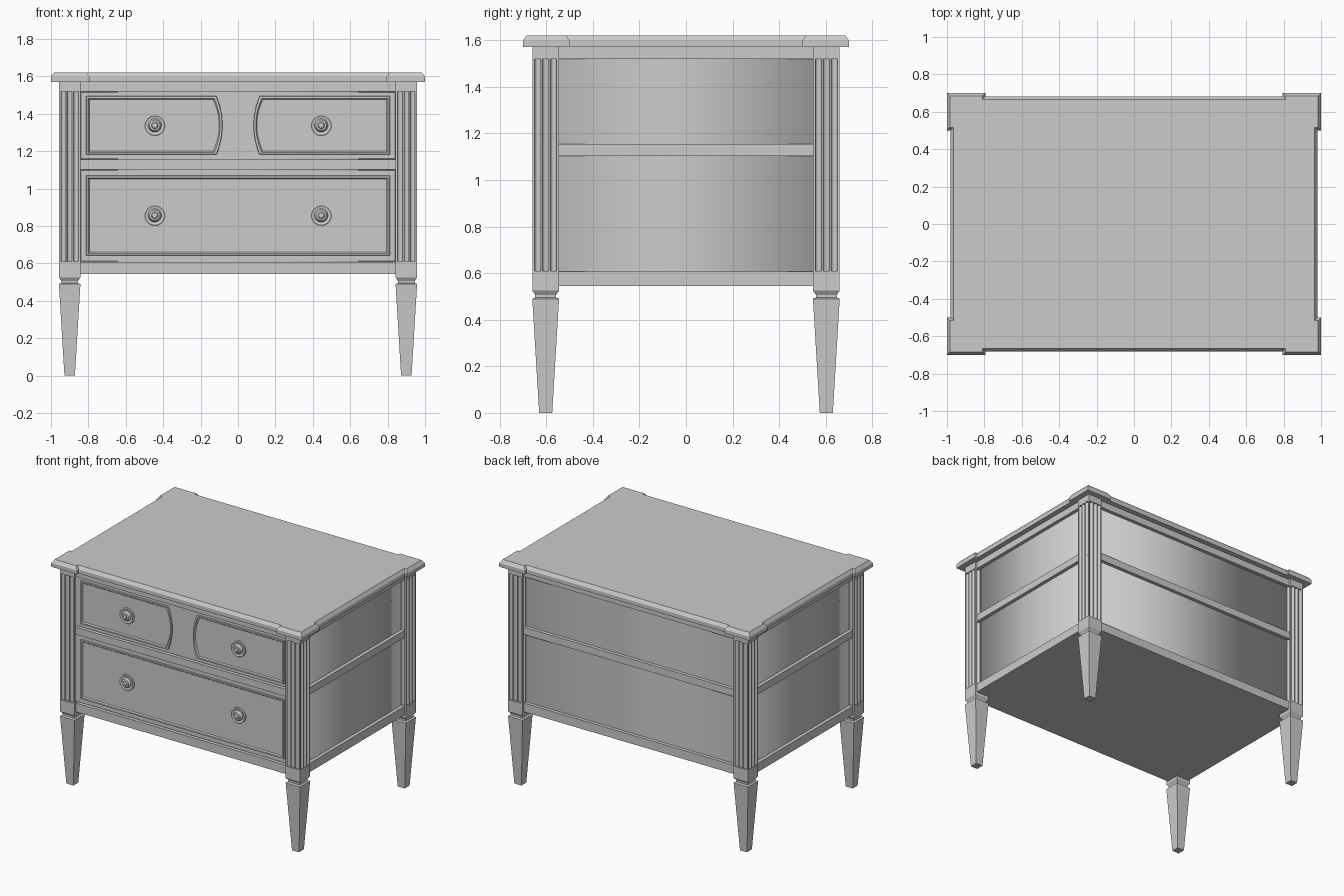
import bpy, bmesh, math
from mathutils import Vector

cube = bpy.data.objects.get("Cube")
if cube:
    bpy.data.objects.remove(cube, do_unlink=True)

GREY = (0.6, 0.6, 0.6, 1)
paint = bpy.data.materials.new("grey paint")
paint.use_nodes = True
paint.diffuse_color = GREY
paint.node_tree.nodes["Principled BSDF"].inputs["Base Color"].default_value = GREY

POST_X, POST_Y, POST_HALF = 0.9, 0.6025, 0.0575
RAIL_X, RAIL_Y = 0.945, 0.645
PANEL_X, PANEL_Y = 0.92, 0.62
CORNERS = [(sx, sy) for sx in (-1, 1) for sy in (-1, 1)]


def finish(name, bm, smooth=None):
    bmesh.ops.recalc_face_normals(bm, faces=bm.faces)
    mesh = bpy.data.meshes.new(name)
    bm.to_mesh(mesh)
    bm.free()
    mesh.materials.append(paint)
    obj = bpy.data.objects.new(name, mesh)
    bpy.context.collection.objects.link(obj)
    if smooth:
        bpy.ops.object.select_all(action='DESELECT')
        obj.select_set(True)
        bpy.context.view_layer.objects.active = obj
        bpy.ops.object.shade_smooth_by_angle(angle=math.radians(smooth))
    return obj


def loft(bm, rings, caps=True):
    """Bridge equal rings of points, closing the ends if asked."""
    loops = [[bm.verts.new(p) for p in ring] for ring in rings]
    n = len(loops[0])
    for a, b in zip(loops, loops[1:]):
        for i in range(n):
            j = (i + 1) % n
            bm.faces.new((a[i], a[j], b[j], b[i]))
    if caps:
        bm.faces.new(loops[0])
        bm.faces.new(loops[-1])


def rect(hx, hy, z, cx=0, cy=0):
    return [(cx - hx, cy - hy, z), (cx + hx, cy - hy, z),
            (cx + hx, cy + hy, z), (cx - hx, cy + hy, z)]


# Table top with projecting corners and a chamfered edge
def top_outline(z, d=0):
    x, y, step = 1 - d, 0.7 - d, 0.018
    nx, ny = 0.795 + d, 0.5 + d
    quarter = [(x - step, ny), (x, ny), (x, y), (nx, y), (nx, y - step)]
    pts = []
    for sx, sy in ((1, 1), (-1, 1), (-1, -1), (1, -1)):
        part = [(sx * px, sy * py, z) for px, py in quarter]
        pts += part if sx * sy > 0 else part[::-1]
    return pts


bm = bmesh.new()
loft(bm, [top_outline(1.57), top_outline(1.598), top_outline(1.621, 0.016)])
finish("table_top", bm)


# Fluted corner posts, with a plain block above and below
def fluted_outline(cx, cy, z):
    pts, h, r = [], POST_HALF, 0.0135
    for side in range(4):
        ca, sa = round(math.cos(side * math.pi / 2)), round(math.sin(side * math.pi / 2))
        local = [(-h, -h)]
        for k in (-1, 0, 1):
            for i in range(7):
                t = math.pi * i / 6
                local.append((k * 0.034 - r * math.cos(t), -h + r * math.sin(t)))
        pts += [(cx + x * ca - y * sa, cy + x * sa + y * ca, z) for x, y in local]
    return pts


for sx, sy in CORNERS:
    side = ("front" if sy < 0 else "back") + ("_left" if sx > 0 else "_right")
    cx, cy = sx * POST_X, sy * POST_Y
    bm = bmesh.new()
    loft(bm, [fluted_outline(cx, cy, z) for z in (0.61, 1.52)])
    loft(bm, [rect(POST_HALF, POST_HALF, z, cx, cy) for z in (1.52, 1.57)])
    finish(side + "_post", bm, 40)
    # Tapered leg, narrow neck and the block above it
    bm = bmesh.new()
    loft(bm, [rect(h, h, z, cx, cy) for z, h in (
        (0, 0.028), (0.49, POST_HALF), (0.495, 0.045), (0.507, 0.045),
        (0.525, POST_HALF), (0.61, POST_HALF))])
    finish(side + "_leg", bm)

# Softly shaded side and back walls
bm = bmesh.new()
loft(bm, [rect(PANEL_X, PANEL_Y, z) for z in (0.58, 1.55)], caps=False)
for f in bm.faces:
    f.smooth = True
finish("walls", bm)

# Rails running round the case; the lowest closes the bottom
for name, low, high in (("bottom_rail", 0.545, 0.608), ("middle_rail", 1.103, 1.155),
                        ("top_rail", 1.52, 1.572)):
    bm = bmesh.new()
    loft(bm, [rect(RAIL_X, RAIL_Y, z) for z in (low, high)])
    finish(name, bm)

# Drawer fronts
FRONT = -0.628
for name, low, high in (("lower_drawer", 0.613, 1.098), ("upper_drawer", 1.16, 1.515)):
    bm = bmesh.new()
    bmesh.ops.create_cube(bm, size=1)
    bmesh.ops.scale(bm, vec=(1.68, 0.04, high - low), verts=bm.verts)
    bmesh.ops.translate(bm, vec=(0, FRONT + 0.02, (low + high) / 2), verts=bm.verts)
    finish(name, bm)


# Raised mouldings; the upper pair has a bowed inner edge
def moulding_loop(x0, x1, z0, z1, bow, d, y):
    a, b, lo, hi = x0 + d, x1 - d, z0 + d, z1 - d
    pts = [(a, y, hi), (a, y, lo)]
    for i in range(13):
        t = i / 12
        pts.append((b + bow * (1 - (2 * t - 1) ** 2), y, lo + (hi - lo) * t))
    return pts


def moulding(name, x0, x1, z0, z1, bow=0, mirror=1):
    bm = bmesh.new()
    steps = ((0, 0), (0.002, 0.009), (0.012, 0.009), (0.016, 0.002), (0.018, 0))
    rings = [moulding_loop(x0, x1, z0, z1, bow, d, FRONT - h) for d, h in steps]
    loft(bm, [[(mirror * x, y, z) for x, y, z in r] for r in rings], caps=False)
    finish(name, bm, 25)


moulding("lower_moulding", -0.813, 0.813, 0.642, 1.07)
moulding("upper_right_moulding", -0.813, -0.115, 1.182, 1.495, 0.032)
moulding("upper_left_moulding", -0.813, -0.115, 1.182, 1.495, 0.032, -1)

# Turned knobs on ringed back plates
PROFILE = ((0.058, 0), (0.058, 0.006), (0.052, 0.01), (0.046, 0.006), (0.036, 0.006),
           (0.034, 0.014), (0.028, 0.022), (0.018, 0.024), (0.014, 0.029), (0.005, 0.031))
for x in (-0.445, 0.445):
    for row, z in (("lower", 0.857), ("upper", 1.338)):
        bm = bmesh.new()
        loft(bm, [[Vector((x + r * math.cos(a), FRONT - h, z + r * math.sin(a)))
                   for a in (math.tau * i / 32 for i in range(32))] for r, h in PROFILE])
        finish(row + ("_left" if x > 0 else "_right") + "_knob", bm, 35)
